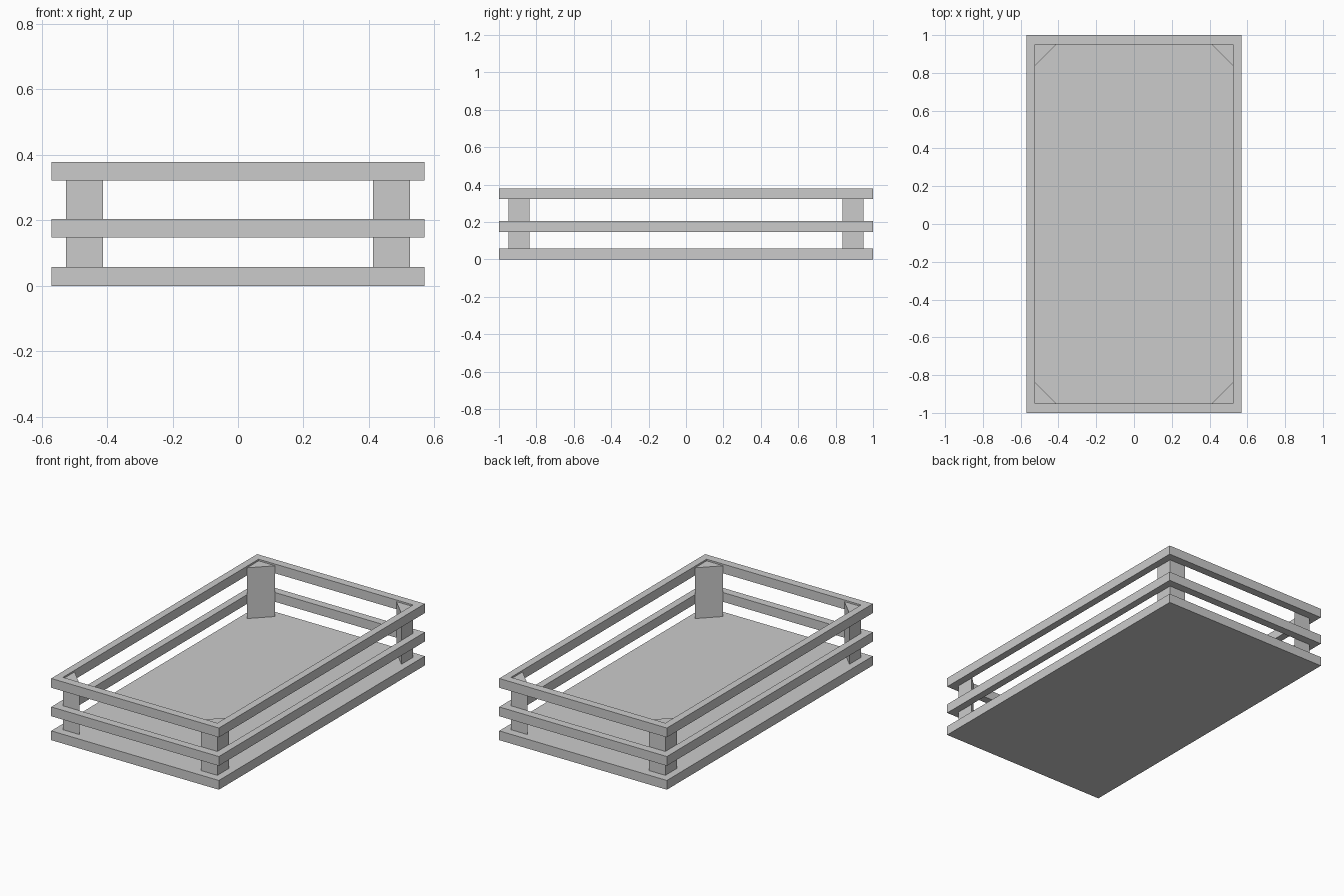
import bpy
import bmesh

cube = bpy.data.objects.get("Cube")
if cube:
    bpy.data.objects.remove(cube, do_unlink=True)

# Outer half sizes, inner half sizes and board height
OX, OY = 0.57, 1.0
IX, IY = 0.525, 0.95
BOARD = 0.057
POST = 0.113

grey = bpy.data.materials.new("light_grey")
grey.use_nodes = True
colour = (0.6, 0.6, 0.6, 1)
grey.diffuse_color = colour
grey.node_tree.nodes["Principled BSDF"].inputs["Base Color"].default_value = colour


def make_object(name, bm):
    bmesh.ops.recalc_face_normals(bm, faces=bm.faces[:])
    mesh = bpy.data.meshes.new(name)
    bm.to_mesh(mesh)
    bm.free()
    mesh.materials.append(grey)
    obj = bpy.data.objects.new(name, mesh)
    bpy.context.scene.collection.objects.link(obj)


def prism(name, outline, z0, z1):
    """Extrude a flat outline from z0 up to z1."""
    bm = bmesh.new()
    face = bm.faces.new([bm.verts.new((x, y, z0)) for x, y in outline])
    ext = bmesh.ops.extrude_face_region(bm, geom=[face])
    for v in ext["geom"]:
        if isinstance(v, bmesh.types.BMVert):
            v.co.z = z1
    make_object(name, bm)


def rectangle(hx, hy):
    return [(-hx, -hy), (hx, -hy), (hx, hy), (-hx, hy)]


def frame(name, z0, z1):
    """Rectangular ring of rails with mitred corners."""
    bm = bmesh.new()
    loops = [[bm.verts.new((x, y, z)) for x, y in rectangle(hx, hy)]
             for hx, hy, z in ((OX, OY, z0), (OX, OY, z1), (IX, IY, z1), (IX, IY, z0))]
    for a, b in zip(loops, loops[1:] + loops[:1]):
        for i in range(4):
            j = (i + 1) % 4
            bm.faces.new((a[i], a[j], b[j], b[i]))
    make_object(name, bm)


# Solid floor board and the two open rail frames
prism("floor_board", rectangle(OX, OY), 0, BOARD)
frame("middle_rail", 0.147, 0.204)
frame("top_rail", 0.322, 0.379)

# Triangular corner posts inside the rails
for sx, side in ((1, "left"), (-1, "right")):
    for sy, end in ((-1, "front"), (1, "back")):
        corner = [(sx * IX, sy * IY),
                  (sx * (IX - POST), sy * IY),
                  (sx * IX, sy * (IY - POST))]
        prism(f"{end}_{side}_post", corner, BOARD, 0.369)
